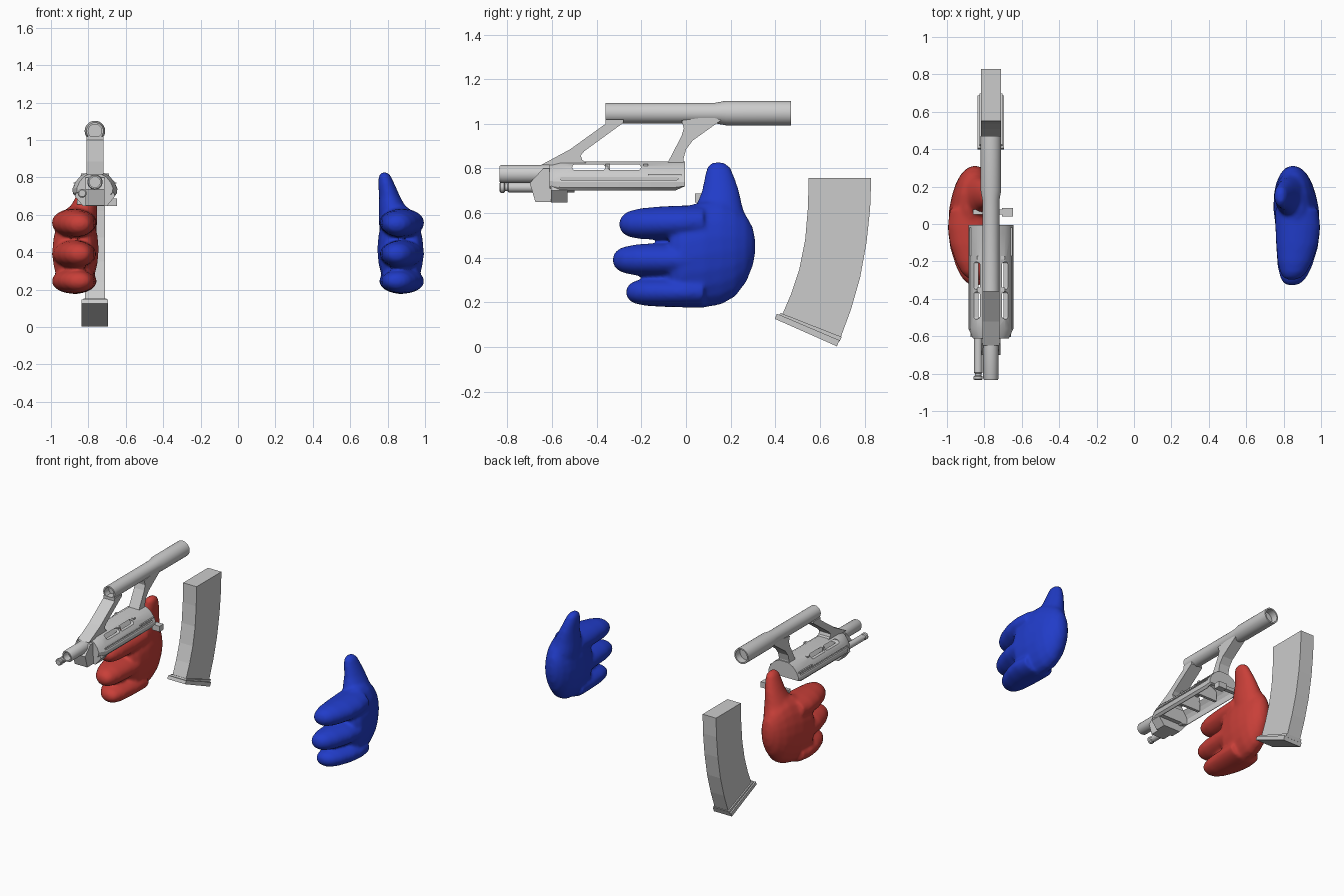
import bpy, bmesh, math

CX = -0.765  # centre line of the metal parts


def material(name, rgb):
    m = bpy.data.materials.new(name)
    m.diffuse_color = (*rgb, 1)
    return m


GREY = material("light_grey", (0.6, 0.6, 0.6))
RED = material("red", (0.58, 0.05, 0.04))
BLUE = material("blue", (0.015, 0.045, 0.58))


def add_loft(bm, rings):
    """Skin a list of equal-length point rings and cap both ends."""
    loops = [[bm.verts.new(p) for p in r] for r in rings]
    n = len(rings[0])
    for a, b in zip(loops, loops[1:]):
        for i in range(n):
            bm.faces.new((a[i], a[(i + 1) % n], b[(i + 1) % n], b[i]))
    bm.faces.new(loops[0])
    bm.faces.new(loops[-1][::-1])


def make(name, parts, mat=GREY, smooth=None):
    bm = bmesh.new()
    for rings in parts:
        add_loft(bm, rings)
    bmesh.ops.recalc_face_normals(bm, faces=bm.faces)
    me = bpy.data.meshes.new(name)
    bm.to_mesh(me)
    bm.free()
    ob = bpy.data.objects.new(name, me)
    bpy.context.collection.objects.link(ob)
    me.materials.append(mat)
    if smooth:
        bpy.ops.object.select_all(action='DESELECT')
        ob.select_set(True)
        bpy.context.view_layer.objects.active = ob
        bpy.ops.object.shade_smooth_by_angle(angle=math.radians(smooth))
    return ob


def along_y(pts, y0, y1):      # xz profile swept front to back
    return [[(CX + x, y, z) for x, z in pts] for y in (y0, y1)]


def along_x(pts, half, cx=CX):  # yz side profile with a width
    return [[(cx + s * half, y, z) for y, z in pts] for s in (-1, 1)]


def lathe(cx, cz, profile, n=28):  # (y, radius) profile around a y axis
    return [[(cx + r * math.cos(2 * math.pi * i / n), y, cz + r * math.sin(2 * math.pi * i / n))
             for i in range(n)] for y, r in profile]


def mirrored(half):
    return half + [(-x, z) for x, z in reversed(half)]


def cut(ob, name, parts):
    c = make(name, parts)
    c.hide_render = True
    c.display_type = 'WIRE'
    m = ob.modifiers.new(name, 'BOOLEAN')
    m.operation = 'DIFFERENCE'
    m.solver = 'EXACT'
    m.object = c


# sight tube with recessed ends
make("sight_tube", [lathe(CX, 1.048, [
    (-0.31, 0.036), (-0.36, 0.036), (-0.36, 0.046), (0.13, 0.046), (0.18, 0.055),
    (0.47, 0.055), (0.47, 0.045), (0.42, 0.045)])], smooth=30)

# barrel stub and thin rod in front of the body
make("barrel_stub", [lathe(CX, 0.775, [
    (-0.78, 0.028), (-0.835, 0.028), (-0.835, 0.036), (-0.825, 0.041), (-0.6, 0.041)])], smooth=30)
make("gas_rod", [lathe(-0.833, 0.715, [
    (-0.835, 0.018), (-0.83, 0.024), (-0.815, 0.024), (-0.81, 0.017),
    (-0.80, 0.017), (-0.795, 0.022), (-0.5, 0.022)], 16)], smooth=30)

# body shell, open below
outer = mirrored([(0.035, 0.83), (0.075, 0.81), (0.105, 0.775), (0.12, 0.74), (0.118, 0.715), (0.105, 0.70)])
inner = mirrored([(0.03, 0.812), (0.065, 0.795), (0.09, 0.765), (0.102, 0.74), (0.1, 0.66)])
front = [(CX + x * 0.8, -0.612, 0.765 + (z - 0.765) * 0.85) for x, z in outer]
rear = [(CX + x, -0.005, max(z, 0.72)) for x, z in outer]
mid = along_y(outer, -0.56, -0.05)
body = make("body_shell", [[front, mid[0], mid[1], rear]], smooth=25)
cut(body, "body_cavity_cutter", [along_y(inner, -0.5, -0.02)])


def slot(y0, y1, z, r):  # rounded slot outline seen from the side
    return [(y0 + r - r * math.sin(math.pi * i / 6), z + r * math.cos(math.pi * i / 6)) for i in range(7)] + \
           [(y1 - r + r * math.sin(math.pi * i / 6), z - r * math.cos(math.pi * i / 6)) for i in range(7)]


cut(body, "vent_cutter", [along_x(slot(a, a + 0.148, 0.805, 0.013), 0.2) for a in (-0.51, -0.35)])
cut(body, "groove_cutter", [along_x(slot(-0.565, -0.035, 0.755, 0.006), 0.02, CX + s * 0.126) for s in (-1, 1)])

# thin ridge at the rear of each side
make("side_ridges", [along_x([(-0.17, 0.768), (-0.17, 0.774), (-0.02, 0.774), (-0.02, 0.768)],
                             0.008, CX + s * 0.107) for s in (-1, 1)])

# front collar and lug under the body
make("front_collar", [along_y(mirrored([(0.06, 0.77), (0.09, 0.74), (0.108, 0.70), (0.065, 0.648)]), -0.605, -0.53)])
make("front_lug", [along_x([(-0.70, 0.735), (-0.675, 0.65), (-0.60, 0.65), (-0.60, 0.80), (-0.64, 0.80)], 0.05)])
make("inner_ribs", [along_x([(y, 0.72), (y, 0.82), (y + 0.02, 0.82), (y + 0.02, 0.72)], 0.075)
                    for y in (-0.36, -0.19)])

# struts carrying the sight tube
make("front_strut", [along_x([
    (-0.65, 0.815), (-0.60, 0.842), (-0.52, 0.885), (-0.36, 1.0), (-0.36, 1.02), (-0.28, 1.02),
    (-0.28, 1.005), (-0.455, 0.878), (-0.472, 0.858), (-0.465, 0.838), (-0.44, 0.82)], 0.045)])
make("rear_strut", [along_x([
    (-0.085, 0.82), (-0.02, 0.945), (-0.01, 0.98), (-0.02, 1.015), (0.17, 1.04), (0.17, 1.025),
    (0.10, 0.975), (0.03, 0.925), (0.0, 0.885), (-0.012, 0.84), (-0.012, 0.78)], 0.04)])

# cross handle behind the body
make("cross_handle", [
    along_x([(0.04, 0.648), (0.04, 0.688), (0.085, 0.688), (0.085, 0.648)], 0.03, -0.677),
    along_x([(0.05, 0.655), (0.05, 0.68), (0.078, 0.68), (0.078, 0.655)], 0.08, -0.78)])

# curved magazine with a base plate
mag_front = [(0.55, 0.758), (0.546, 0.62), (0.534, 0.48), (0.508, 0.35), (0.472, 0.24), (0.427, 0.135)]
mag_back = [(0.83, 0.758), (0.825, 0.62), (0.809, 0.47), (0.78, 0.31), (0.74, 0.17), (0.69, 0.035)]
make("magazine", [[[(CX - 0.053, f[0], f[1]), (CX + 0.053, f[0], f[1]),
                    (CX + 0.053, b[0], b[1]), (CX - 0.053, b[0], b[1])]
                   for f, b in zip(mag_front, mag_back)]])
make("magazine_base", [
    along_x([(0.398, 0.126), (0.407, 0.148), (0.42, 0.144), (0.688, 0.03), (0.676, 0.003)], 0.071),
    along_x([(0.415, 0.142), (0.425, 0.152), (0.698, 0.045), (0.688, 0.025)], 0.062)])


# mitten-like hands: overlapping lofts fused by a remesh
def ring_y(s, y, cx, rx, cz, rz, n=20):
    return [(s * (cx + rx * math.cos(2 * math.pi * i / n)), y, cz + rz * math.sin(2 * math.pi * i / n))
            for i in range(n)]


def ring_z(s, z, cx, rx, cy, ry, n=20):
    return [(s * (cx + rx * math.cos(2 * math.pi * i / n)), cy + ry * math.sin(2 * math.pi * i / n), z)
            for i in range(n)]


def hand(name, s, mat):
    palm = [ring_y(s, *r) for r in [
        (-0.07, 0.875, 0.09, 0.40, 0.19), (-0.02, 0.875, 0.118, 0.40, 0.225),
        (0.08, 0.867, 0.122, 0.415, 0.24), (0.16, 0.86, 0.112, 0.425, 0.235),
        (0.22, 0.856, 0.096, 0.43, 0.205), (0.27, 0.853, 0.07, 0.44, 0.15),
        (0.30, 0.85, 0.04, 0.45, 0.085), (0.31, 0.85, 0.012, 0.45, 0.03)]]
    thumb = [ring_z(s, *r) for r in [
        (0.45, 0.85, 0.09, 0.16, 0.12), (0.56, 0.845, 0.092, 0.155, 0.122),
        (0.63, 0.828, 0.075, 0.148, 0.105), (0.70, 0.81, 0.056, 0.155, 0.083),
        (0.765, 0.793, 0.044, 0.15, 0.066), (0.805, 0.785, 0.034, 0.146, 0.053),
        (0.826, 0.783, 0.018, 0.144, 0.028)]]
    parts = [palm, thumb]
    for tip, cz, rz, lift in ((-0.298, 0.55, 0.073, 0.01), (-0.328, 0.39, 0.073, 0.0), (-0.268, 0.245, 0.064, 0.0)):
        length = 0.08 - tip
        parts.append([ring_y(s, 0.08 - length * t, cx, rx, cz + lift * (1 - t), rz * k) for t, cx, rx, k in [
            (0, 0.87, 0.115, 1.05), (0.25, 0.876, 0.121, 1.05), (0.5, 0.872, 0.113, 1.03),
            (0.75, 0.86, 0.093, 0.95), (0.9, 0.852, 0.07, 0.78), (0.97, 0.846, 0.048, 0.52),
            (1, 0.844, 0.02, 0.2)]])
    ob = make(name, parts, mat)
    m = ob.modifiers.new("fuse", 'REMESH')
    m.mode = 'VOXEL'
    m.voxel_size = 0.011
    m.use_smooth_shade = True
    m = ob.modifiers.new("soften", 'SMOOTH')
    m.factor = 0.5
    m.iterations = 7


hand("left_hand", -1, RED)
hand("right_hand", 1, BLUE)
